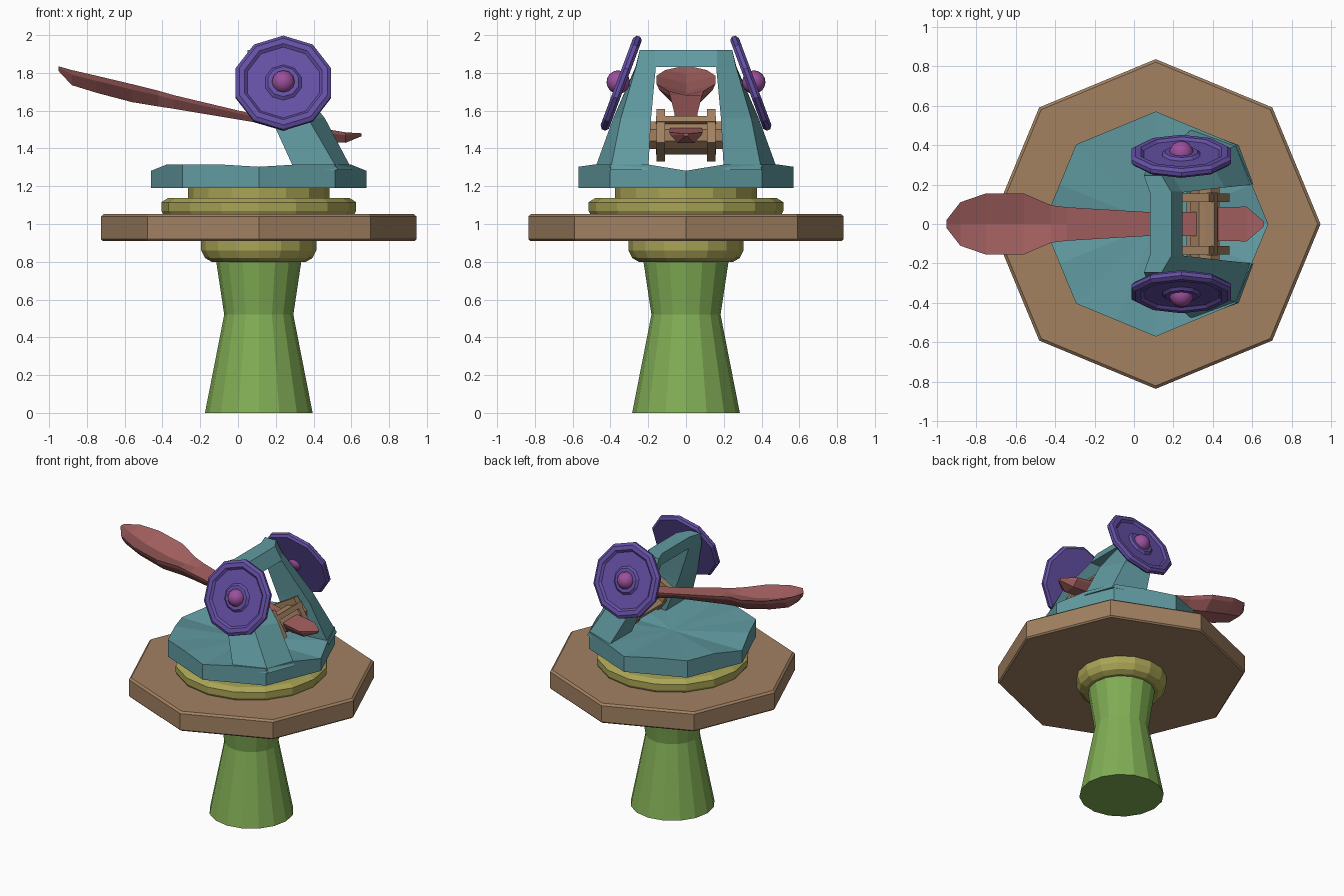
import bpy, bmesh, math
from mathutils import Matrix, Vector

if "Cube" in bpy.data.objects:
    bpy.data.objects.remove(bpy.data.objects["Cube"])

COL = {
    "green": (0.22, 0.42, 0.09, 1), "olive": (0.40, 0.37, 0.09, 1),
    "wood": (0.36, 0.22, 0.12, 1), "teal": (0.12, 0.33, 0.36, 1),
    "red": (0.38, 0.12, 0.12, 1), "purple": (0.13, 0.08, 0.38, 1),
    "magenta": (0.33, 0.08, 0.33, 1),
}
MATS = {}
for key, c in COL.items():
    MATS[key] = bpy.data.materials.new(key)
    MATS[key].diffuse_color = c


def finish(name, bm, col):
    bmesh.ops.remove_doubles(bm, verts=bm.verts, dist=1e-5)
    bmesh.ops.recalc_face_normals(bm, faces=bm.faces)
    me = bpy.data.meshes.new(name)
    bm.to_mesh(me)
    bm.free()
    me.materials.append(MATS[col])
    ob = bpy.data.objects.new(name, me)
    bpy.context.collection.objects.link(ob)
    return ob


def loft(name, rings, col):
    """Skin a list of closed rings and cap both ends."""
    bm = bmesh.new()
    vs = [[bm.verts.new(p) for p in r] for r in rings]
    n = len(vs[0])
    for a, b in zip(vs, vs[1:]):
        for i in range(n):
            j = (i + 1) % n
            bm.faces.new((a[i], a[j], b[j], b[i]))
    bm.faces.new(vs[0])
    bm.faces.new(vs[-1])
    return finish(name, bm, col)


def lathe(name, profile, sides, col, mat, turn=0.0):
    """Revolve (radius, height) points about local z, placed by mat."""
    rings = []
    for r, h in profile:
        rings.append([mat @ Vector((r * math.cos(turn + 2 * math.pi * i / sides),
                                    r * math.sin(turn + 2 * math.pi * i / sides), h))
                      for i in range(sides)])
    return loft(name, rings, col)


def box(name, centre, size, tilt, col):
    bm = bmesh.new()
    m = (Matrix.Translation(centre) @ Matrix.Rotation(tilt, 4, 'Y')
         @ Matrix.Diagonal((*size, 1)))
    bmesh.ops.create_cube(bm, size=1, matrix=m)
    return finish(name, bm, col)


CX = 0.11
AXIS = Matrix.Translation((CX, 0, 0))

# Pedestal, collar, platform and turntable
lathe("pedestal", [(0.285, 0), (0.183, 0.52), (0.228, 0.82)], 16, "green", AXIS)
lathe("collar", [(0.25, 0.80), (0.285, 0.82), (0.305, 0.86), (0.305, 0.92)], 16, "olive", AXIS)
lathe("platform", [(0.825, 0.91), (0.835, 0.92), (0.835, 1.04), (0.82, 1.053)], 8, "wood", AXIS)
lathe("turntable", [(0.505, 1.05), (0.516, 1.07), (0.516, 1.115), (0.48, 1.138),
                    (0.375, 1.138), (0.375, 1.20)], 16, "olive", AXIS)

# Octagonal deck with a slightly dished top
bm = bmesh.new()
corner = [Vector((CX + 0.57 * math.cos(i * math.pi / 4), 0.57 * math.sin(i * math.pi / 4), 0))
          for i in range(8)]
outline = []
for i in range(8):
    outline += [corner[i], (corner[i] + corner[(i + 1) % 8]) / 2]
low, high, inner = [], [], []
for p in outline:
    z = 1.315 if 0.1 < abs(p.y) < 0.55 else (1.282 if abs(p.y) < 0.1 else 1.303)
    low.append(bm.verts.new((p.x, p.y, 1.19)))
    high.append(bm.verts.new((p.x, p.y, z)))
mid = bm.verts.new((CX, 0, 1.28))
bm.faces.new(low)
for i in range(16):
    j = (i + 1) % 16
    bm.faces.new((low[i], low[j], high[j], high[i]))
    bm.faces.new((high[i], high[j], mid))
finish("deck", bm, "teal")

# Leaning legs, mirrored, joined by a top beam
foot = [(0.30, 0.485), (0.53, 0.40), (0.605, 0.20), (0.31, 0.20)]
knee = [(0.175, 0.385), (0.37, 0.345), (0.46, 0.185), (0.19, 0.185)]
shoulder = [(0.06, 0.268), (0.18, 0.265), (0.245, 0.16), (0.09, 0.16)]
head = [(0.05, 0.245), (0.14, 0.245), (0.19, 0.16), (0.08, 0.16)]
for s, side in ((1, "back"), (-1, "front")):
    loft(f"leg_{side}", [[(x, s * y, z) for x, y in ring] for ring, z in
                         ((foot, 1.285), (knee, 1.56), (shoulder, 1.83), (head, 1.92))], "teal")
loft("top_beam", [[(0.09, y, 1.83), (0.245, y, 1.83), (0.19, y, 1.92), (0.08, y, 1.92)]
                  for y in (-0.165, 0.165)], "teal")

# Tilted side discs with raised rim, hub and ball
disc = [(0.25, -0.022), (0.265, -0.008), (0.265, 0.012), (0.245, 0.026), (0.215, 0.026),
        (0.20, 0.012), (0.10, 0.012), (0.085, 0.026), (0.03, 0.026)]
for s, side in ((1, "back"), (-1, "front")):
    m = (Matrix.Translation((0.24, s * 0.342, 1.745))
         @ Matrix.Rotation(-s * math.radians(69.5), 4, 'X'))
    lathe(f"disc_{side}", disc, 10, "purple", m, math.pi / 2)
    bm = bmesh.new()
    bmesh.ops.create_uvsphere(bm, u_segments=12, v_segments=8, radius=0.062,
                              matrix=m @ Matrix.Translation((0, 0, 0.018)))
    ball = finish(f"disc_ball_{side}", bm, "magenta")
    ball.data.shade_smooth()

# Throwing arm: (x, half width, top, bottom, dish depth)
stations = [(-0.95, 0.02, 1.835, 1.81, 0), (-0.88, 0.11, 1.815, 1.735, 0.02),
            (-0.75, 0.155, 1.785, 1.695, 0.04), (-0.56, 0.155, 1.74, 1.645, 0.04),
            (-0.42, 0.095, 1.705, 1.622, 0.02), (-0.34, 0.085, 1.682, 1.61, 0),
            (0.08, 0.06, 1.582, 1.54, 0), (0.32, 0.06, 1.53, 1.47, 0),
            (0.42, 0.085, 1.51, 1.44, 0), (0.57, 0.088, 1.485, 1.43, 0),
            (0.655, 0.015, 1.48, 1.465, 0)]
rings = []
for x, w, t, b, d in stations:
    k = t - 0.3 * (t - b)
    rings.append([(x, -w, t), (x, 0, t - d), (x, w, t), (x, 0.92 * w, k),
                  (x, 0.5 * w, b), (x, -0.5 * w, b), (x, -0.92 * w, k)])
loft("throwing_arm", rings, "red")

# Winch: axle, cross bars and tilted side plates
TILT = math.radians(-30)
axle = Matrix.Translation((0.36, 0, 1.47)) @ Matrix.Rotation(math.pi / 2, 4, 'X')
lathe("axle", [(0.08, -0.21), (0.08, 0.21)], 8, "wood", axle, math.pi / 8)
for s, side in ((1, "back"), (-1, "front")):
    box(f"winch_plate_{side}", (0.345, s * 0.133, 1.47), (0.2, 0.045, 0.205), TILT, "wood")
box("upper_cross_bar", (0.385, 0, 1.54), (0.07, 0.32, 0.035), TILT, "wood")
box("lower_cross_bar", (0.305, 0, 1.40), (0.07, 0.32, 0.035), TILT, "wood")

for m in bpy.data.materials:
    if m.users and not m.is_grease_pencil:
        m.use_nodes = True
        m.node_tree.nodes["Principled BSDF"].inputs["Base Color"].default_value = m.diffuse_color
